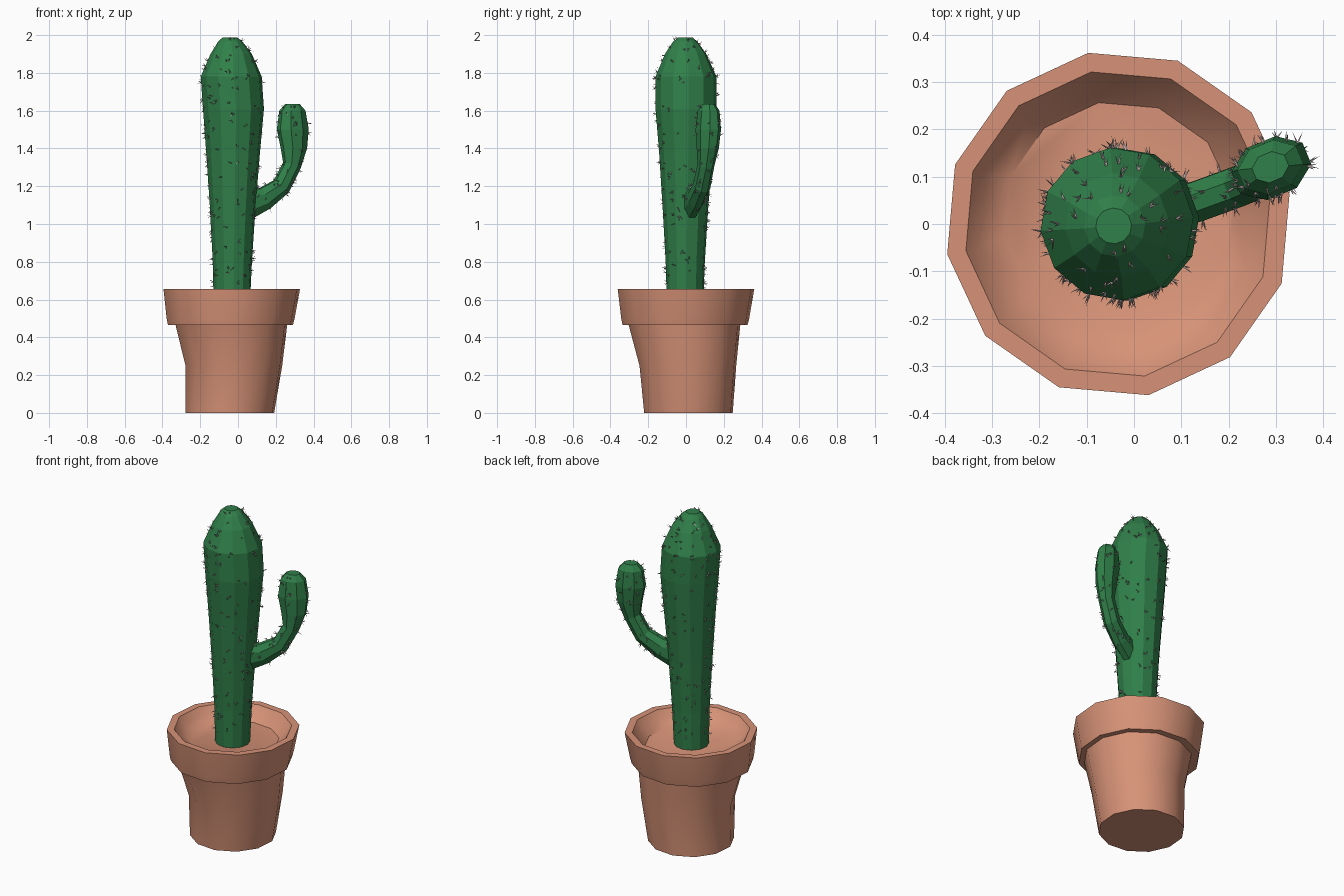
import bpy, bmesh, math, random
from mathutils import Vector

random.seed(4)
old = bpy.data.objects.get("Cube")
if old:
    bpy.data.objects.remove(old, do_unlink=True)


def material(name, rgb):
    m = bpy.data.materials.new(name)
    m.use_nodes = True
    colour = (*rgb, 1)
    m.diffuse_color = colour
    m.node_tree.nodes["Principled BSDF"].inputs["Base Color"].default_value = colour
    return m


terracotta = material("terracotta", (0.68, 0.29, 0.185))
green = material("cactus_green", (0.03, 0.215, 0.068))
spine_grey = material("spine_grey", (0.5, 0.42, 0.42))


def finish(name, bm, mat):
    mesh = bpy.data.meshes.new(name)
    bm.to_mesh(mesh)
    bm.free()
    mesh.materials.append(mat)
    obj = bpy.data.objects.new(name, mesh)
    bpy.context.collection.objects.link(obj)
    return obj


def loft(name, rings, sides, phase, mat):
    """Skin rings given as (centre, u axis, v axis), capped at both ends."""
    bm = bmesh.new()
    loops = []
    for c, u, v in rings:
        angles = [phase + math.tau * i / sides for i in range(sides)]
        loops.append([bm.verts.new(c + u * math.cos(a) + v * math.sin(a)) for a in angles])
    for a, b in zip(loops, loops[1:]):
        for i in range(sides):
            j = (i + 1) % sides
            bm.faces.new((a[i], a[j], b[j], b[i]))
    bm.faces.new(loops[0][::-1])
    bm.faces.new(loops[-1])
    bmesh.ops.recalc_face_normals(bm, faces=bm.faces)
    return finish(name, bm, mat)


def level(x, y, z, r):
    return Vector((x, y, z)), Vector((r, 0, 0)), Vector((0, r, 0))


# Pot: slightly crooked body, overhanging rim, inner wall and soil level
pot_rings = [
    level(-0.043, 0.013, 0.0, 0.238),
    level(-0.022, 0.010, 0.25, 0.260),
    level(-0.035, -0.008, 0.465, 0.300),
    level(-0.040, -0.005, 0.465, 0.336),
    level(-0.039, -0.004, 0.50, 0.344),
    level(-0.033, 0.0, 0.655, 0.367),
    level(-0.034, 0.0, 0.655, 0.326),
    level(-0.035, 0.0, 0.615, 0.297),
    level(-0.032, 0.015, 0.575, 0.245),
]
pot = loft("pot", pot_rings, 12, math.radians(10), terracotta)
bpy.context.view_layer.objects.active = pot
pot.select_set(True)
bpy.ops.object.shade_smooth_by_angle(angle=math.radians(38))
pot.select_set(False)

# Trunk: faceted column that swells upward and closes in a dome
trunk_rings = [
    level(-0.033, -0.005, 0.56, 0.096),
    level(-0.030, -0.004, 0.80, 0.104),
    level(-0.028, -0.003, 1.10, 0.122),
    level(-0.026, 0.0, 1.38, 0.143),
    level(-0.024, 0.0, 1.61, 0.162),
    level(-0.036, 0.0, 1.78, 0.162),
    level(-0.036, -0.002, 1.90, 0.110),
    level(-0.041, -0.004, 1.965, 0.065),
    level(-0.043, -0.004, 1.988, 0.038),
]
trunk = loft("trunk", trunk_rings, 12, math.radians(5), green)

# Arm: (centre, radius in the bend plane, radius across it)
arm_path = [
    ((0.06, 0.025, 1.11), 0.085, 0.045),
    ((0.14, 0.050, 1.135), 0.064, 0.046),
    ((0.23, 0.083, 1.20), 0.052, 0.046),
    ((0.285, 0.105, 1.31), 0.050, 0.044),
    ((0.296, 0.115, 1.40), 0.072, 0.056),
    ((0.290, 0.118, 1.50), 0.088, 0.064),
    ((0.288, 0.120, 1.60), 0.072, 0.055),
    ((0.288, 0.120, 1.635), 0.040, 0.032),
]
points = [Vector(p[0]) for p in arm_path]
outward = Vector((0.92, 0.38, 0)).normalized()
across = Vector((-outward.y, outward.x, 0))
arm_rings = []
for i, (_, r_bend, r_across) in enumerate(arm_path):
    tangent = points[min(i + 1, len(points) - 1)] - points[max(i - 1, 0)]
    if i >= 4:
        tangent = Vector((0, 0, 1))
    normal = across.cross(tangent).normalized()
    arm_rings.append((points[i], normal * r_bend, across * r_across))
arm = loft("arm", arm_rings, 8, math.radians(22.5), green)


# Spines: small tufts of thin three-sided needles scattered over the skin
def add_needle(bm, base, direction, length, width):
    side = direction.orthogonal().normalized()
    other = direction.cross(side)
    ring = []
    for k in range(3):
        a = math.tau * k / 3
        ring.append(bm.verts.new(base + (side * math.cos(a) + other * math.sin(a)) * width))
    tip = bm.verts.new(base + direction * length)
    for k in range(3):
        bm.faces.new((ring[k], ring[(k + 1) % 3], tip))


def add_spines(name, body, count, lowest):
    faces = [f for f in body.data.polygons if f.center.z > lowest and len(f.vertices) == 4]
    bm = bmesh.new()
    for face in random.choices(faces, weights=[f.area for f in faces], k=count):
        a, b, c, d = (body.data.vertices[v].co for v in face.vertices)
        s, t = random.random(), random.random()
        spot = a.lerp(b, s).lerp(d.lerp(c, s), t)
        if spot.z < lowest:
            continue
        for _ in range(3):
            jitter = Vector([random.uniform(-0.8, 0.8) for _ in range(3)])
            direction = (face.normal + jitter).normalized()
            add_needle(bm, spot, direction, random.uniform(0.018, 0.028), 0.0025)
    return finish(name, bm, spine_grey)


add_spines("trunk_spines", trunk, 230, 0.64)
add_spines("arm_spines", arm, 65, 1.08)
